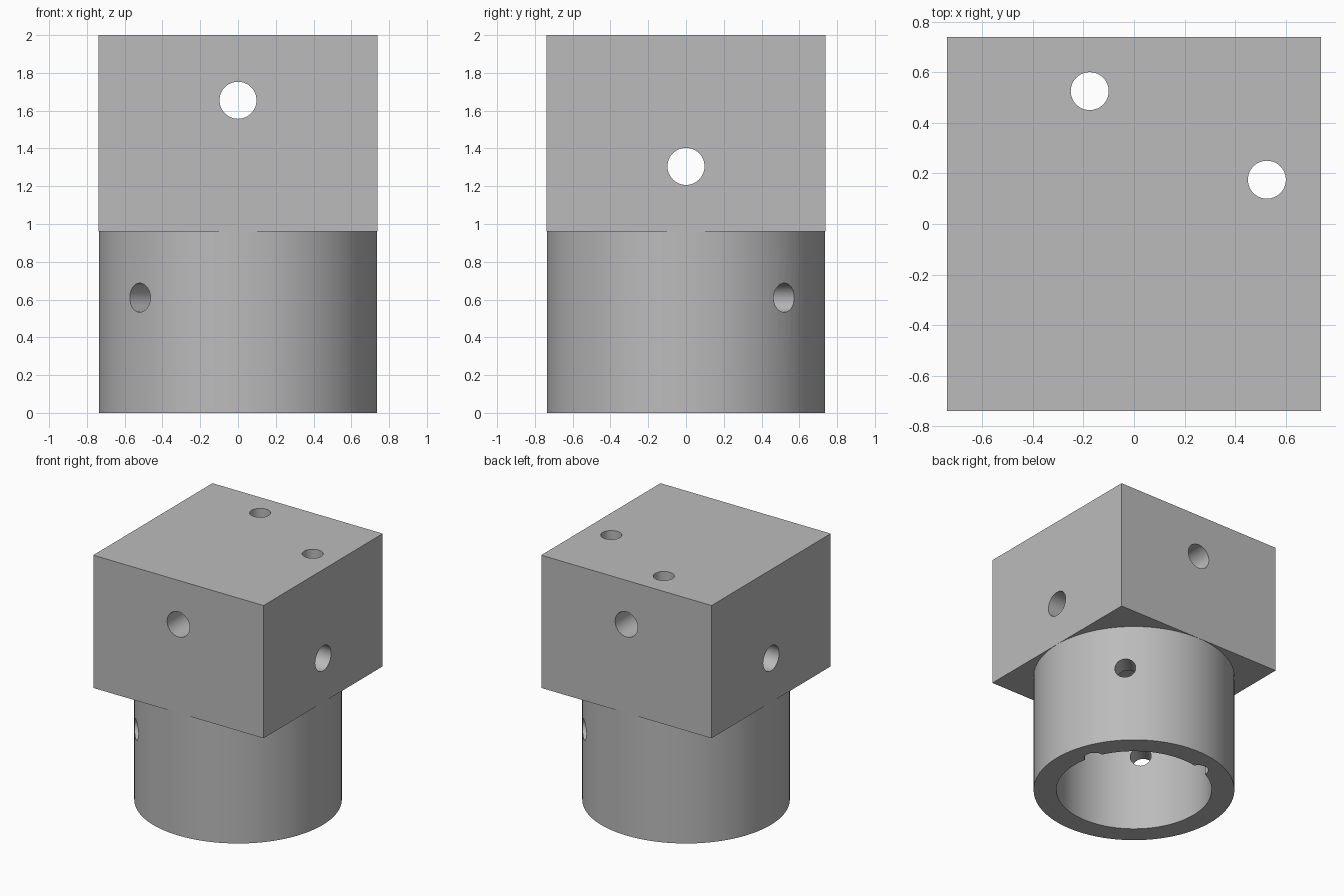
import bpy
import math
from mathutils import Vector

if "Cube" in bpy.data.objects:
    bpy.data.objects.remove(bpy.data.objects["Cube"], do_unlink=True)

HALF = 0.738      # half width of the block and radius of the collar
SEAM = 0.96       # underside of the block

grey = bpy.data.materials.new("plain grey")
grey.use_nodes = True
COLOUR = (0.5, 0.5, 0.5, 1)
grey.diffuse_color = COLOUR
grey.node_tree.nodes["Principled BSDF"].inputs["Base Color"].default_value = COLOUR


def rod(name, centre, axis, radius, length, sides=48):
    """Cylinder along any axis."""
    turn = Vector(axis).to_track_quat('Z', 'Y').to_euler()
    bpy.ops.mesh.primitive_cylinder_add(vertices=sides, radius=radius, depth=length,
                                        location=centre, rotation=turn)
    obj = bpy.context.object
    obj.name = name
    return obj


def combine(target, tool, operation):
    """Apply a boolean and discard the tool."""
    tool.hide_render = True
    mod = target.modifiers.new(tool.name, 'BOOLEAN')
    mod.operation = operation
    mod.solver = 'EXACT'
    mod.object = tool
    bpy.context.view_layer.objects.active = target
    bpy.ops.object.modifier_apply(modifier=mod.name)
    bpy.data.objects.remove(tool, do_unlink=True)


# Square block on top
bpy.ops.mesh.primitive_cube_add(size=1, location=(0, 0, (2 + SEAM) / 2))
block = bpy.context.object
block.name = "block_with_collar"
block.scale = (2 * HALF, 2 * HALF, 2 - SEAM)
bpy.ops.object.transform_apply(location=True, rotation=True, scale=True)

# Round collar, reaching a little into the block
top = SEAM + 0.1
combine(block, rod("collar", (0, 0, top / 2), (0, 0, 1), HALF - 0.001, top, 96), 'UNION')

# Socket bored up into the collar
combine(block, rod("socket", (0, 0, SEAM / 2 - 0.1), (0, 0, 1), 0.57, SEAM + 0.2, 96), 'DIFFERENCE')

# Drilled holes: name, centre, axis, radius
holes = [
    ("front_hole", (0, 0, 1.655), (0, 1, 0), 0.098),
    ("side_hole", (0, 0, 1.305), (1, 0, 0), 0.098),
    ("collar_pin_hole", (0, 0, 0.61), (1, 1, 0), 0.077),
    ("rear_top_hole", (-0.175, 0.525, 1), (0, 0, 1), 0.075),
    ("side_top_hole", (0.525, 0.175, 1), (0, 0, 1), 0.075),
]
for name, centre, axis, radius in holes:
    combine(block, rod(name, centre, axis, radius, 3), 'DIFFERENCE')

block.data.materials.clear()
block.data.materials.append(grey)
for face in block.data.polygons:
    face.material_index = 0

# Round walls smooth, rims sharp
bpy.ops.object.select_all(action='DESELECT')
block.select_set(True)
bpy.context.view_layer.objects.active = block
bpy.ops.object.shade_smooth_by_angle(angle=math.radians(30))
